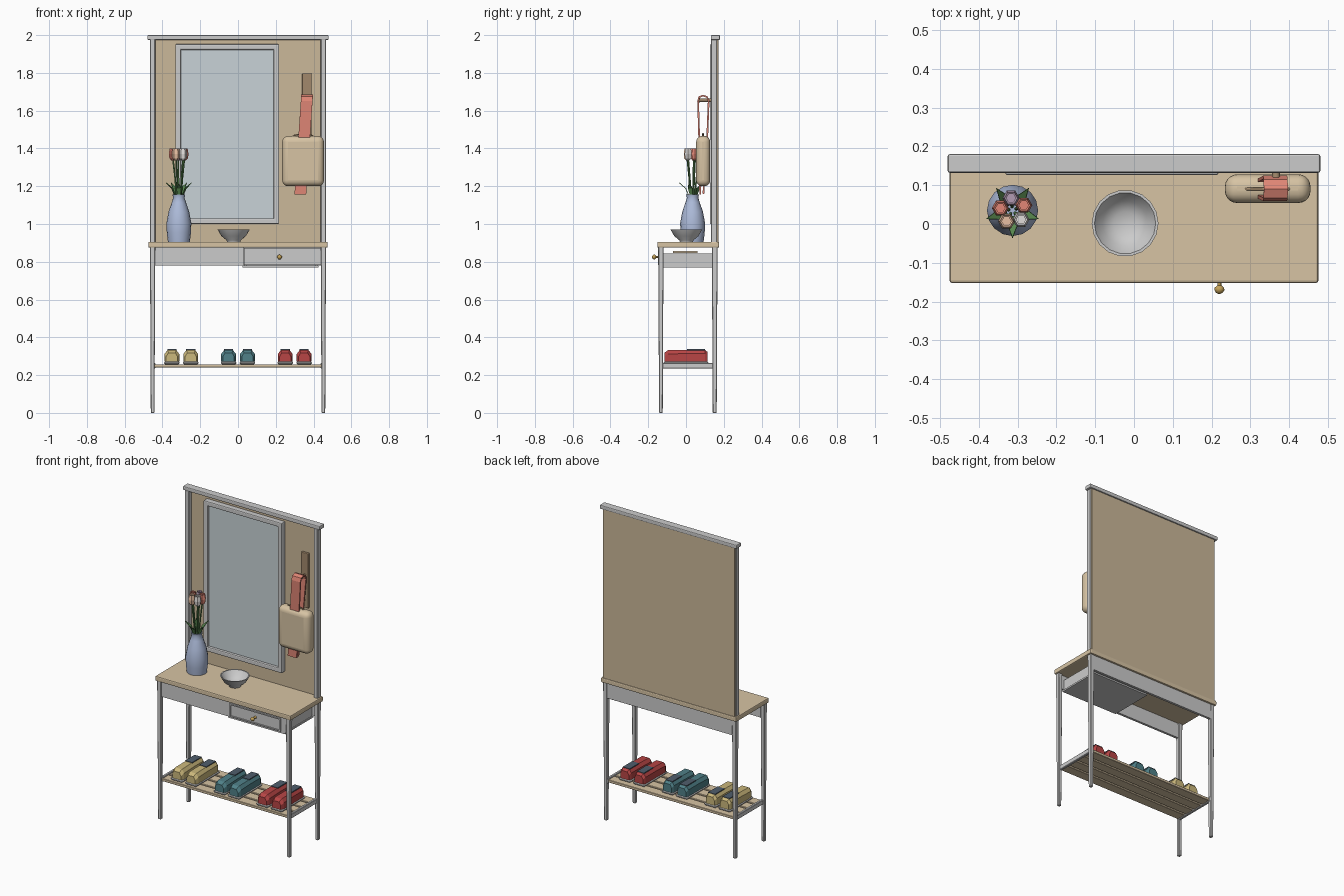
import bpy, bmesh
from math import sin, cos, pi, radians
from mathutils import Vector

if "Cube" in bpy.data.objects:
    bpy.data.objects.remove(bpy.data.objects["Cube"])

def mat(name, c):
    m = bpy.data.materials.new(name)
    m.diffuse_color = (*c, 1)
    m.use_nodes = True
    m.node_tree.nodes["Principled BSDF"].inputs["Base Color"].default_value = m.diffuse_color
    return m

WOOD = mat("wood", (0.68, 0.55, 0.37))
PANEL = mat("panel_tan", (0.60, 0.48, 0.32))
GLASS = mat("mirror_glass", (0.58, 0.65, 0.68))
WHITE = mat("off_white", (0.78, 0.79, 0.78))
BLUE = mat("vase_blue", (0.42, 0.50, 0.70))
GREEN = mat("green", (0.10, 0.25, 0.08))
CORAL = mat("coral", (0.75, 0.24, 0.18))
BROWN = mat("brown", (0.36, 0.25, 0.15))
GOLD = mat("brass", (0.55, 0.36, 0.10))
DARK = mat("dark", (0.08, 0.11, 0.15))

def finish(name, bm, m=None, smooth=None, bevel=0, seg=2):
    bmesh.ops.recalc_face_normals(bm, faces=bm.faces)
    me = bpy.data.meshes.new(name)
    bm.to_mesh(me)
    bm.free()
    ob = bpy.data.objects.new(name, me)
    bpy.context.collection.objects.link(ob)
    if m:
        me.materials.append(m)
    if bevel:
        b = ob.modifiers.new("bevel", 'BEVEL')
        b.width, b.segments = bevel, seg
    if smooth:
        bpy.ops.object.select_all(action='DESELECT')
        ob.select_set(True)
        bpy.context.view_layer.objects.active = ob
        bpy.ops.object.shade_smooth_by_angle(angle=radians(smooth))
    return ob

def box(name, x, y, z, m=None, bevel=0.0, seg=2, smooth=None, foot=1.0):
    """Box from (min, max) ranges; foot scales the bottom face."""
    bm = bmesh.new()
    bmesh.ops.create_cube(bm, size=1)
    for v in bm.verts:
        k = foot if v.co.z < 0 else 1
        v.co = Vector(((x[0] + x[1]) / 2 + v.co.x * k * (x[1] - x[0]),
                       (y[0] + y[1]) / 2 + v.co.y * k * (y[1] - y[0]),
                       z[0] if v.co.z < 0 else z[1]))
    return finish(name, bm, m, smooth, bevel, seg)

def lathe(name, profile, centre, n, m=None, smooth=40, axis='Z'):
    """Revolve (radius, height) points; axis Y points to the front."""
    bm = bmesh.new()
    rings = []
    for r, h in profile:
        ring = []
        for i in range(n):
            a = 2 * pi * i / n
            p = Vector((r * cos(a), r * sin(a), h))
            if axis == 'Y':
                p = Vector((p.x, -p.z, p.y))
            ring.append(bm.verts.new(p + Vector(centre)))
        rings.append(ring)
    for a, b in zip(rings, rings[1:]):
        for i in range(n):
            bm.faces.new((a[i], a[(i + 1) % n], b[(i + 1) % n], b[i]))
    bm.faces.new(rings[0])
    bm.faces.new(rings[-1])
    return finish(name, bm, m, smooth)

def rod(name, pts, r, m, res=1):
    cu = bpy.data.curves.new(name, 'CURVE')
    cu.dimensions = '3D'
    cu.bevel_depth, cu.bevel_resolution, cu.use_fill_caps = r, res, True
    s = cu.splines.new('POLY')
    s.points.add(len(pts) - 1)
    for p, q in zip(s.points, pts):
        p.co = (*q, 1)
    ob = bpy.data.objects.new(name, cu)
    bpy.context.collection.objects.link(ob)
    cu.materials.append(m)

# legs and posts
for s, side in ((-1, "left"), (1, "right")):
    xr = sorted((s * 0.438, s * 0.466))
    box("front_leg_" + side, xr, (-0.147, -0.119), (0, 0.878), WHITE, 0.003, 1, foot=0.7)
    box("back_leg_" + side, xr, (0.137, 0.167), (0, 0.878), WHITE, 0.003, 1, foot=0.7)
    box("back_post_" + side, xr, (0.132, 0.165), (0.9, 1.98), WHITE, 0.003, 1)
    box("shelf_side_rail_" + side, sorted((s * 0.438, s * 0.455)), (-0.13, 0.16), (0.235, 0.265), WHITE, 0.003, 1)

# top cap, back panel, tabletop
box("top_cap", (-0.48, 0.48), (0.132, 0.18), (1.975, 2.0), WHITE, 0.005)
box("back_panel", (-0.462, 0.462), (0.162, 0.172), (0.9, 1.98), PANEL)
box("tabletop", (-0.475, 0.475), (-0.152, 0.176), (0.875, 0.906), WOOD, 0.006)

# aprons
box("front_apron", (-0.44, 0.03), (-0.14, -0.125), (0.78, 0.876), WHITE)
box("back_apron", (-0.44, 0.44), (0.15, 0.165), (0.78, 0.876), WHITE)

# drawer
box("drawer_front", (0.032, 0.44), (-0.14, -0.126), (0.782, 0.872), WHITE)
box("drawer_bottom", (0.025, 0.425), (-0.135, 0.148), (0.77, 0.78), WHITE)
for i, x in enumerate((0.032, 0.408)):
    box(f"drawer_side_{i}", (x, x + 0.012), (-0.126, 0.14), (0.78, 0.845), WHITE)
box("drawer_back", (0.04, 0.41), (0.13, 0.14), (0.78, 0.845), WHITE)
box("drawer_tray", (0.12, 0.36), (-0.07, 0.06), (0.846, 0.857), WOOD)
for i, z in enumerate((0.784, 0.859)):
    box(f"drawer_trim_h{i}", (0.042, 0.4), (-0.147, -0.139), (z, z + 0.007), WHITE)
for i, x in enumerate((0.042, 0.392)):
    box(f"drawer_trim_v{i}", (x, x + 0.008), (-0.147, -0.139), (0.791, 0.859), WHITE)
lathe("drawer_knob", [(0.009, 0), (0.005, 0.006), (0.005, 0.018), (0.012, 0.024), (0.013, 0.03),
                      (0.009, 0.037), (0.003, 0.04)], (0.22, -0.14, 0.825), 12, GOLD, axis='Y')

# shelf slats
for i in range(4):
    y = -0.13 + i * 0.073
    box(f"shelf_slat_{i}", (-0.443, 0.443), (y, y + 0.062), (0.24, 0.257), WOOD, 0.002, 1)

# mirror
box("mirror_glass", (-0.31, 0.2), (0.142, 0.162), (1.02, 1.935), GLASS)
for i, (x, z) in enumerate((((-0.332, 0.218), (1.0, 1.03)), ((-0.332, 0.218), (1.922, 1.952)),
                            ((-0.332, -0.302), (1.0, 1.952)), ((0.188, 0.218), (1.0, 1.952)))):
    box(f"mirror_frame_{i}", x, (0.126, 0.163), z, WHITE, 0.006)

# bowl
lathe("bowl", [(0.035, 0), (0.038, 0.008), (0.065, 0.03), (0.086, 0.066), (0.079, 0.066), (0.058, 0.034),
               (0.03, 0.016)], (-0.023, 0.002, 0.906), 18, WHITE)

# vase with tulips
VX, VY = -0.313, 0.035
lathe("vase", [(0.058, 0), (0.064, 0.05), (0.066, 0.1), (0.055, 0.16), (0.038, 0.21), (0.03, 0.235),
               (0.034, 0.252), (0.028, 0.252), (0.026, 0.22)], (VX, VY, 0.904), 16, BLUE, 45)
heads = [CORAL, mat("lilac", (0.45, 0.33, 0.45)), CORAL, mat("peach", (0.8, 0.52, 0.36)),
         mat("petal_white", (0.75, 0.72, 0.7))]
for i in range(5):
    a = radians(25 + 72 * i)
    c, s = cos(a), sin(a)
    fx, fy = VX + 0.032 * c, VY + 0.032 * s
    rod(f"stem_{i}", [(VX + 0.008 * c, VY + 0.008 * s, 1.1), (VX + 0.02 * c, VY + 0.02 * s, 1.24),
                      (fx, fy, 1.345)], 0.0045, GREEN)
    lathe(f"tulip_{i}", [(0.008, 0), (0.019, 0.012), (0.022, 0.035), (0.017, 0.065), (0.012, 0.063),
                         (0.012, 0.035)], (fx, fy, 1.336), 6, heads[i], None)
    # pointed leaf
    a = radians(54 + 72 * i)
    d, t = Vector((cos(a), sin(a), 0)), Vector((-sin(a), cos(a), 0))
    o = Vector((VX, VY, 0))
    bm = bmesh.new()
    P = [o + d * r + t * w + Vector((0, 0, z)) for r, w, z in
         ((0.015, 0.006, 1.14), (0.015, -0.006, 1.14), (0.035, -0.013, 1.19), (0.035, 0.013, 1.19),
          (0.07, 0, 1.22))]
    V = [bm.verts.new(p) for p in P]
    bm.faces.new(V[:4])
    bm.faces.new((V[3], V[2], V[4]))
    leaf = finish(f"leaf_{i}", bm, GREEN)
    leaf.modifiers.new("thick", 'SOLIDIFY').thickness = 0.004

# hook plate, peg, bag and hanging scarf
box("hook_plate", (0.34, 0.39), (0.145, 0.163), (1.45, 1.797), BROWN, 0.004)
lathe("hook_peg", [(0.01, 0), (0.01, 0.075), (0.013, 0.08)], (0.366, 0.15, 1.655), 10, BROWN, axis='Y')
box("bag", (0.234, 0.455), (0.054, 0.128), (1.2, 1.466), WOOD, 0.032, 5, 50)
rod("bag_handle", [(0.265, 0.09, 1.45), (0.30, 0.09, 1.47), (0.345, 0.09, 1.478), (0.39, 0.09, 1.47),
                   (0.42, 0.09, 1.45)], 0.004, BROWN)
path = [(0.075, 1.157), (0.07, 1.45), (0.064, 1.65), (0.07, 1.672), (0.09, 1.68), (0.112, 1.672),
        (0.12, 1.65), (0.112, 1.45), (0.092, 1.16)]
bm = bmesh.new()
prev = None
for y, z in path:
    xc = 0.33 + (z - 1.157) * 0.068
    row = [bm.verts.new((xc + w, y, z)) for w in (-0.031, 0.031)]
    if prev:
        bm.faces.new((prev[0], prev[1], row[1], row[0]))
    prev = row
scarf = finish("scarf", bm, CORAL)
sol = scarf.modifiers.new("thick", 'SOLIDIFY')
sol.thickness, sol.offset = 0.009, 0

# three pairs of shoes
pairs = (("yellow", -0.3, (0.60, 0.48, 0.20)), ("teal", 0.0, (0.08, 0.22, 0.25)), ("red", 0.3, (0.48, 0.06, 0.06)))
for name, cx, col in pairs:
    m = mat("shoe_" + name, col)
    for side, dx in (("left", -0.05), ("right", 0.05)):
        x = cx + dx
        box(f"{name}_shoe_sole_{side}", (x - 0.041, x + 0.041), (-0.118, 0.118), (0.257, 0.273), WHITE, 0.006, 1)
        bm = bmesh.new()
        prev = None
        # lofted upper: (y, half width, top height)
        for y, w, h in ((-0.115, 0.03, 0.318), (-0.095, 0.039, 0.332), (0.0, 0.037, 0.334),
                        (0.1, 0.037, 0.334), (0.115, 0.03, 0.322)):
            ring = [bm.verts.new((x + a * w, y, z)) for a, z in
                    ((-1, 0.272), (1, 0.272), (1, h - 0.02), (0.6, h), (-0.6, h), (-1, h - 0.02))]
            if prev:
                for i in range(6):
                    bm.faces.new((prev[i], prev[(i + 1) % 6], ring[(i + 1) % 6], ring[i]))
            else:
                bm.faces.new(ring)
            prev = ring
        bm.faces.new(prev)
        finish(f"{name}_shoe_upper_{side}", bm, m)
        box(f"{name}_shoe_opening_{side}", (x - 0.024, x + 0.024), (0.005, 0.1), (0.32, 0.337), DARK)
